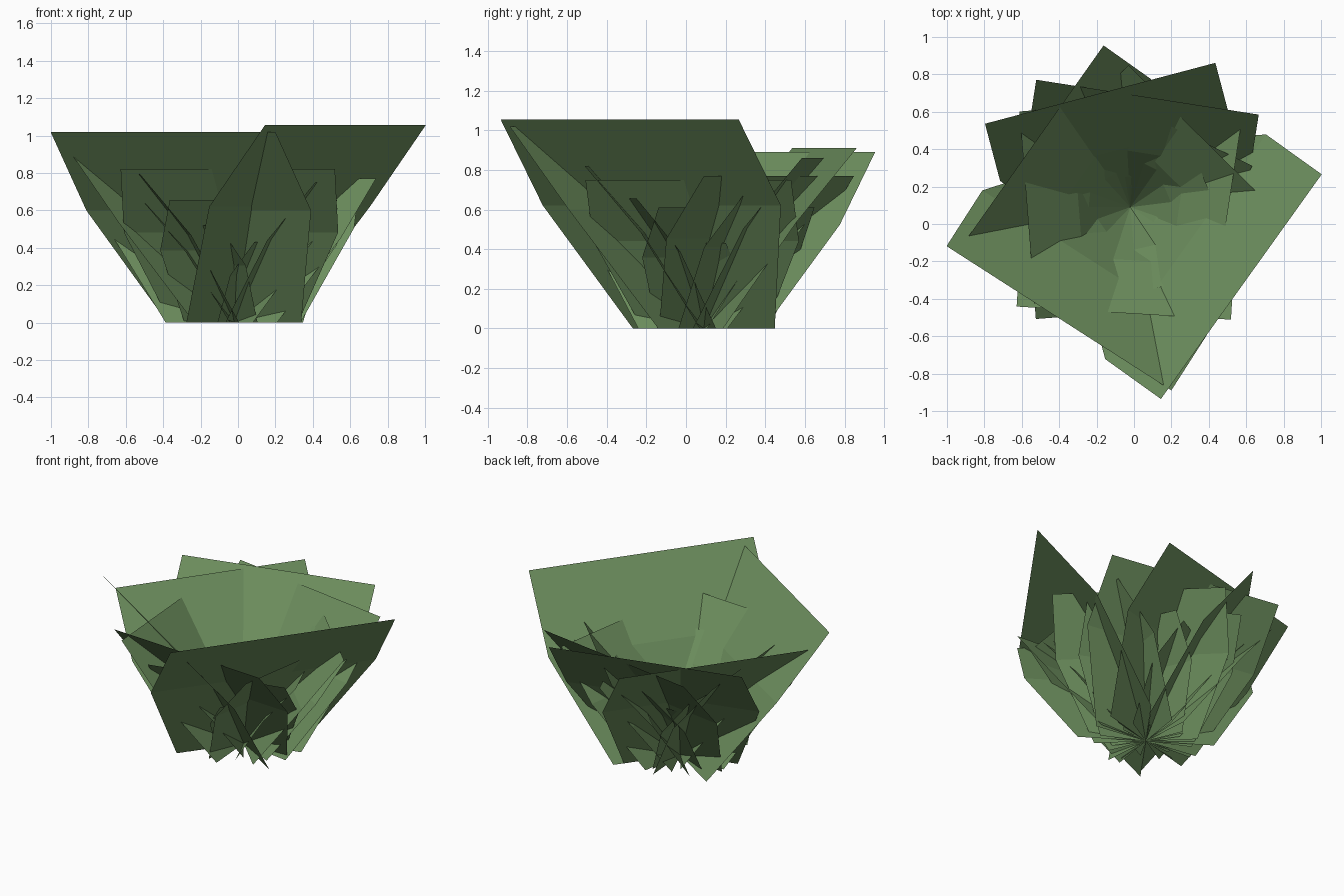
import bpy
from math import radians, cos, sin

if "Cube" in bpy.data.objects:
    bpy.data.objects.remove(bpy.data.objects["Cube"])

leaf_mat = bpy.data.materials.new("leaf_green")
leaf_mat.diffuse_color = (0.15, 0.27, 0.11, 1)
leaf_mat.use_nodes = True
leaf_mat.node_tree.nodes["Principled BSDF"].inputs["Base Color"].default_value = leaf_mat.diffuse_color

ROOT = (-0.02, 0.09)  # common root of all leaf cards

# profile of a unit-high card: outward reach, height, half width
PROFILE = [(0.0, 0.0, 0.417), (0.345, 0.588, 0.70), (0.692, 1.0, 0.70)]


def leaf_card(name, size, azimuth):
    """Bent two-panel leaf card leaning outward from the root."""
    c, s = cos(radians(azimuth)), sin(radians(azimuth))
    verts = []
    for reach, height, half in PROFILE:
        for side in (-half, half):
            verts.append((ROOT[0] + size * (reach * c - side * s),
                          ROOT[1] + size * (reach * s + side * c),
                          size * height))
    mesh = bpy.data.meshes.new(name)
    mesh.from_pydata(verts, [], [(0, 2, 3, 1), (2, 4, 5, 3)])
    mesh.materials.append(leaf_mat)
    obj = bpy.data.objects.new(name, mesh)
    bpy.context.collection.objects.link(obj)


# (size, azimuth) of the large outer leaves
outer = [(1.055, -35.6), (1.02, 237.3), (0.91, 104.8), (0.89, 144.7),
         (0.86, 81.1), (0.82, 266.5), (0.795, 184.5), (0.77, 45.4),
         (0.75, -8.7), (0.70, 64)]
# smaller leaves hidden low in the clump
inner = [(0.655, 283), (0.64, 175), (0.61, 23), (0.57, 120), (0.52, 215),
         (0.47, 95), (0.43, 330), (0.34, 90)]

for i, (size, az) in enumerate(outer):
    leaf_card(f"outer_leaf_{i + 1}", size, az)
for i, (size, az) in enumerate(inner):
    leaf_card(f"inner_leaf_{i + 1}", size, az)
